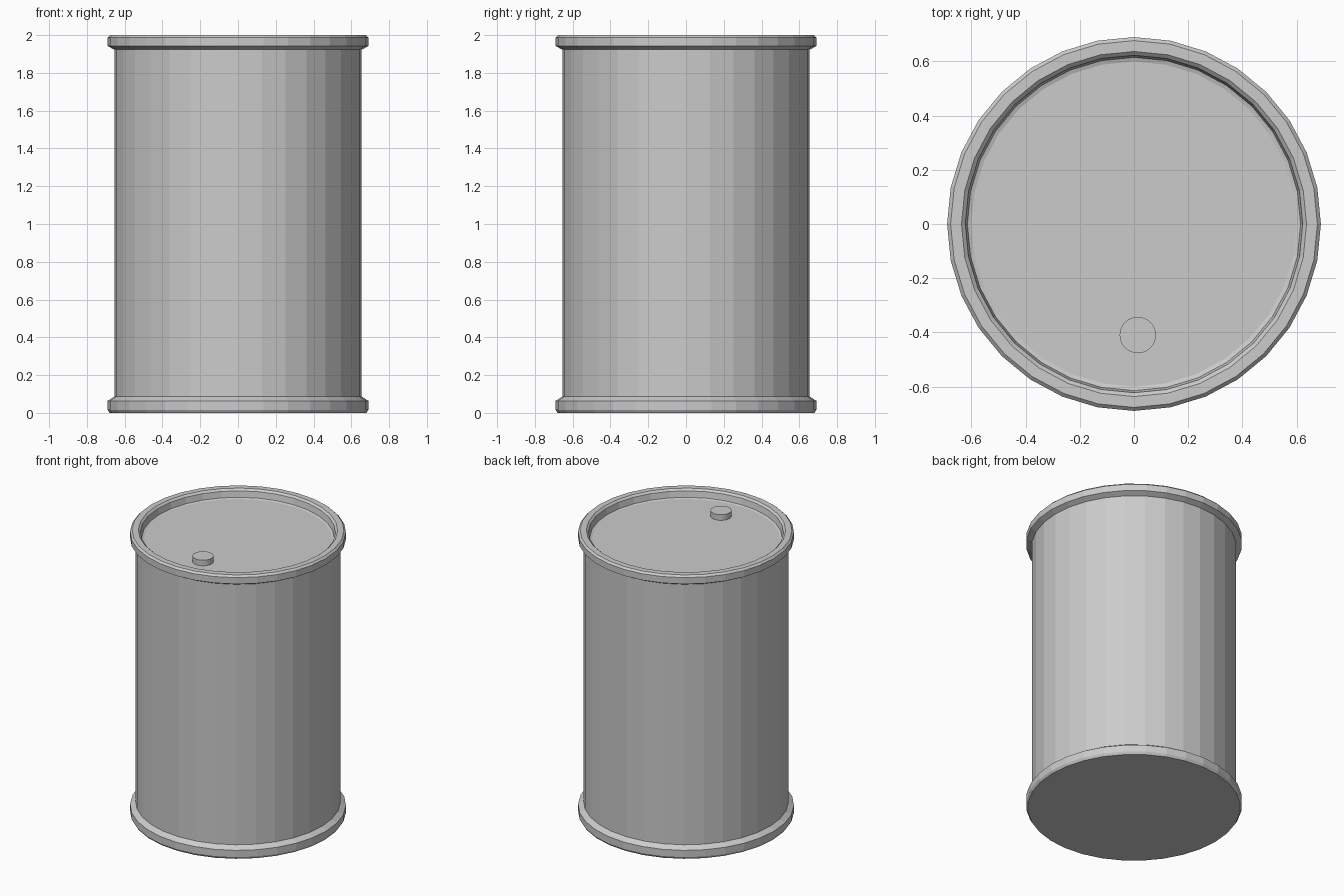
import bpy
import bmesh
from math import cos, sin, tau

cube = bpy.data.objects.get("Cube")
if cube:
    bpy.data.objects.remove(cube, do_unlink=True)

# One bare metal colour
metal = bpy.data.materials.new("grey metal")
metal.use_nodes = True
grey = (0.6, 0.6, 0.6, 1)
metal.diffuse_color = grey
metal.node_tree.nodes["Principled BSDF"].inputs["Base Color"].default_value = grey


def lathe(name, profile, sides, center=(0, 0), cap_start=False, cap_end=False, closed=False):
    """Spin (radius, z) points, listed upwards on the outside, around z."""
    bm = bmesh.new()
    rings = []
    for r, z in profile:
        rings.append([bm.verts.new((r * cos(tau * i / sides), r * sin(tau * i / sides), z))
                      for i in range(sides)])
    pairs = list(zip(rings, rings[1:]))
    if closed:
        pairs.append((rings[-1], rings[0]))
    for low, high in pairs:
        for i in range(sides):
            j = (i + 1) % sides
            bm.faces.new((low[i], low[j], high[j], high[i]))
    if cap_start:
        bm.faces.new(rings[0][::-1])
    if cap_end:
        bm.faces.new(rings[-1])
    mesh = bpy.data.meshes.new(name)
    bm.to_mesh(mesh)
    bm.free()
    mesh.materials.append(metal)
    obj = bpy.data.objects.new(name, mesh)
    obj.location = (*center, 0)
    bpy.context.collection.objects.link(obj)
    return obj


SIDES = 32
BODY, RIM = 0.655, 0.69

# Drum shell: flat base, lower hoop, wall, upper hoop, recessed lid
lathe("drum_shell", [
    (0.68, 0), (RIM, 0.016), (RIM, 0.064), (BODY, 0.087),
    (BODY, 1.923), (RIM, 1.942), (RIM, 1.987), (0.677, 2.0),
    (0.637, 2.0), (0.623, 1.987), (0.615, 1.945), (0.6, 1.94),
], SIDES, cap_start=True, cap_end=True)

# Filler cap standing on the lid
lathe("filler_cap", [(0.067, 1.935), (0.067, 1.98)], 32, center=(0.014, -0.41), cap_end=True)
